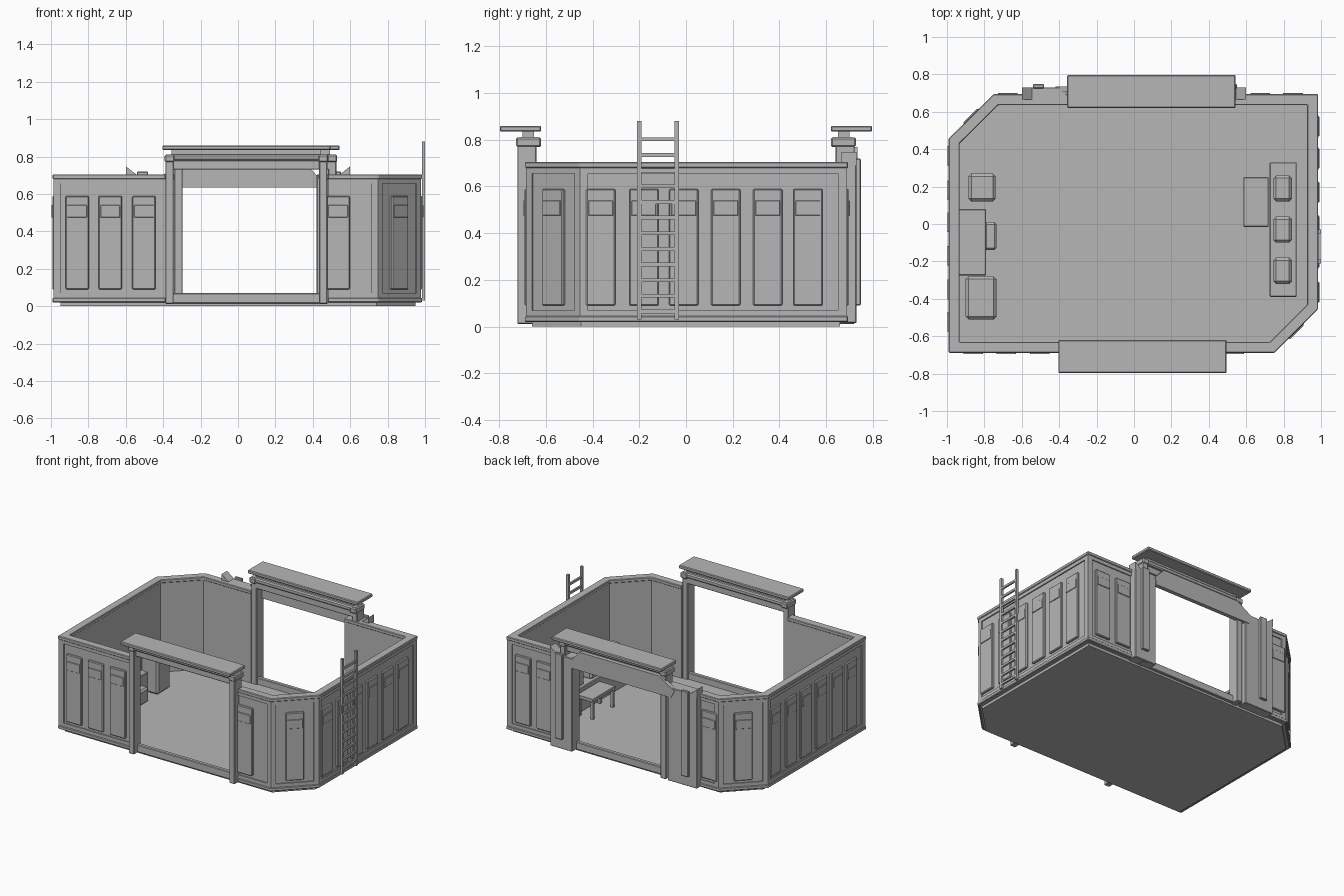
import bpy, bmesh
from math import atan2, pi
from mathutils import Vector, Matrix

old = bpy.data.objects.get("Cube")
if old:
    bpy.data.objects.remove(old, do_unlink=True)

grey = bpy.data.materials.new("plain_grey")
grey.use_nodes = True
grey.diffuse_color = (0.47, 0.47, 0.47, 1)
grey.node_tree.nodes["Principled BSDF"].inputs["Base Color"].default_value = (0.47, 0.47, 0.47, 1)


def finish(name, bm, bevel=0.0):
    bmesh.ops.recalc_face_normals(bm, faces=bm.faces)
    mesh = bpy.data.meshes.new(name)
    bm.to_mesh(mesh)
    bm.free()
    mesh.materials.append(grey)
    ob = bpy.data.objects.new(name, mesh)
    bpy.context.collection.objects.link(ob)
    if bevel:
        mod = ob.modifiers.new("edge_bevel", 'BEVEL')
        mod.width = bevel
        mod.segments = 1
    return ob


def box(name, x, y, z, bevel=0.0):
    """Box from three (low, high) ranges."""
    bm = bmesh.new()
    mid = Vector([(a + b) / 2 for a, b in (x, y, z)])
    size = Vector([b - a for a, b in (x, y, z)])
    bmesh.ops.create_cube(bm, size=1, matrix=Matrix.Translation(mid) @ Matrix.Diagonal(size.to_4d()))
    return finish(name, bm, bevel)


def prism(name, outline, direction, bevel=0.0):
    bm = bmesh.new()
    face = bm.faces.new([bm.verts.new(p) for p in outline])
    out = bmesh.ops.extrude_face_region(bm, geom=[face])
    moved = [g for g in out["geom"] if isinstance(g, bmesh.types.BMVert)]
    bmesh.ops.translate(bm, verts=moved, vec=direction)
    return finish(name, bm, bevel)


def offset(path, d):
    """Shift an open path outwards with mitred corners."""
    normals = []
    for a, b in zip(path, path[1:]):
        t = (b - a).normalized()
        normals.append(Vector((t.y, -t.x)))
    result = []
    for i, p in enumerate(path):
        n0, n1 = normals[max(i - 1, 0)], normals[min(i, len(normals) - 1)]
        result.append(p + (n0 + n1) * d / (1 + n0.dot(n1)))
    return result


def strip(name, path, outer, inner, z0, z1, bevel=0.0):
    loop = offset(path, outer) + offset(path, -inner)[::-1]
    return prism(name, [(p.x, p.y, z0) for p in loop], (0, 0, z1 - z0), bevel)


def wall_panel(name, x, y, normal):
    """Raised panel with a small plate near its top."""
    nx, ny = normal
    turn = Matrix.Translation((x, y, 0)) @ Matrix.Rotation(atan2(ny, nx), 4, 'Z')
    for part, depth, width, z in (("panel", 0.016, 0.125, (0.09, 0.59)),
                                  ("plate", 0.021, 0.105, (0.475, 0.54))):
        ob = box(name + "_" + part, (-0.01, depth), (-width / 2, width / 2), z,
                 0.005 if part == "panel" else 0.002)
        ob.matrix_world = turn


# Floor with two cut corners
floor = [(-0.95, -0.66), (0.74, -0.66), (0.95, -0.45), (0.95, 0.66), (-0.74, 0.66), (-0.95, 0.45)]
prism("floor", [(x, y, 0) for x, y in floor], (0, 0, 0.022))

# Walls on either side of the two gates
right_path = [Vector(p) for p in ((0.48, -0.675), (0.745, -0.675), (0.97, -0.45), (0.97, 0.68), (0.43, 0.68))]
left_path = [Vector(p) for p in ((-0.34, 0.68), (-0.745, 0.68), (-0.977, 0.45), (-0.977, -0.675), (-0.385, -0.675))]
for side, path in (("right", right_path), ("left", left_path)):
    strip(side + "_wall", path, 0, 0.04, 0.02, 0.69)
    strip(side + "_top_trim", path, 0.014, 0.045, 0.68, 0.705, 0.004)
    strip(side + "_upper_band", path, 0.008, 0.0, 0.655, 0.682)
    strip(side + "_base_trim", path, 0.014, 0.0, 0.02, 0.045, 0.004)
    strip(side + "_lower_band", path, 0.008, 0.0, 0.045, 0.07)
    for i in range(1, 4):
        c = path[i]
        a, b = (c + (q - c).normalized() * 0.03 for q in (path[i - 1], path[i + 1]))
        strip(side + "_corner_post", [a, c, b], 0.009, 0.0, 0.03, 0.69)

# Wall panels
for x in (-0.86, -0.683, -0.503, 0.535):
    wall_panel("front", x, -0.675, (0, -1))
for x in (0.85, 0.675, -0.675):
    wall_panel("back", x, 0.68, (0, 1))
for y in (-0.365, -0.18, -0.01, 0.17, 0.35, 0.522):
    wall_panel("right", 0.97, y, (1, 0))
    wall_panel("left", -0.977, -y, (-1, 0))
wall_panel("right_corner", 0.857, -0.563, (1, -1))
wall_panel("left_corner", -0.861, 0.565, (-1, 1))

# Two gates: posts, capitals, beams, roof slab and sill
for name, s, cx in (("front", -1, 0.045), ("back", 1, 0.093)):
    def yr(a, b):
        return (min(a * s, b * s), max(a * s, b * s))
    for e in (-1, 1):
        px = cx + e * 0.411
        box(name + "_gate_post", (px - 0.022, px + 0.022), yr(0.64, 0.722), (0.012, 0.775), 0.004)
        box(name + "_gate_capital", (px - 0.026, px + 0.026), yr(0.62, 0.727), (0.77, 0.81), 0.006)
    box(name + "_gate_beam", (cx - 0.435, cx + 0.435), yr(0.625, 0.72), (0.778, 0.812), 0.008)
    box(name + "_gate_lower_beam", (cx - 0.42, cx + 0.42), yr(0.64, 0.7), (0.73, 0.78), 0.004)
    box(name + "_gate_neck", (cx - 0.4, cx + 0.4), yr(0.65, 0.7), (0.81, 0.84))
    box(name + "_gate_roof", (cx - 0.45, cx + 0.45), yr(0.62, 0.797), (0.835, 0.86), 0.005)
    box(name + "_gate_sill", (cx - 0.4, cx + 0.4), yr(0.65, 0.68), (0.015, 0.07), 0.004)

# Back gate header board with cut corners
header = [(-0.39, 0.635), (0.42, 0.635), (0.43, 0.69), (0.355, 0.77), (-0.29, 0.77), (-0.42, 0.69)]
prism("back_gate_header", [(x, 0.705, z) for x, z in header], (0, 0.03, 0))

# Back gate pillars, their raised strips and slanted caps
for side, low, high, mid in (("left", 0.42, 0.6, 0.52), ("right", -0.6, -0.36, -0.51)):
    box(side + "_pillar", (low, high), (0.64, 0.73), (0.015, 0.705), 0.004)
    box(side + "_pillar_strip", (mid - 0.03, mid + 0.03), (0.725, 0.748), (0.09, 0.72), 0.004)
    tip = high if side == "left" else low
    inward = -0.055 if side == "left" else 0.055
    cap = [(tip, 0.69), (tip, 0.748), (tip + inward, 0.705), (tip + inward, 0.69)]
    prism(side + "_pillar_cap", [(x, 0.665, z) for x, z in cap], (0, 0.065, 0))

# Ladder on the right wall
for y in (-0.2, -0.04):
    box("ladder_rail", (0.983, 1.0), (y - 0.01, y + 0.01), (0.03, 0.88))
for i in range(12):
    z = 0.065 + i * 0.067
    box("ladder_rung", (0.985, 0.997), (-0.2, -0.04), (z - 0.008, z + 0.008))

# Furniture along the left wall
box("long_desk", (-0.94, -0.79), (-0.275, 0.08), (0.02, 0.2), 0.005)
box("desk_stool", (-0.8, -0.735), (-0.14, 0.01), (0.02, 0.13), 0.012)
box("back_cabinet", (-0.885, -0.74), (0.12, 0.27), (0.02, 0.3), 0.015)
box("front_cabinet", (-0.9, -0.735), (-0.51, -0.28), (0.02, 0.3), 0.015)

# Furniture along the right wall
box("bench", (0.725, 0.87), (-0.39, 0.33), (0.02, 0.2), 0.005)
for y in (0.19, -0.03, -0.25):
    box("bench_console", (0.745, 0.845), (y - 0.07, y + 0.07), (0.19, 0.34), 0.015)
box("table_top", (0.585, 0.72), (-0.015, 0.25), (0.15, 0.175), 0.003)
for x in (0.6, 0.705):
    for y in (0.0, 0.235):
        box("table_leg", (x - 0.01, x + 0.01), (y - 0.01, y + 0.01), (0.02, 0.155))
